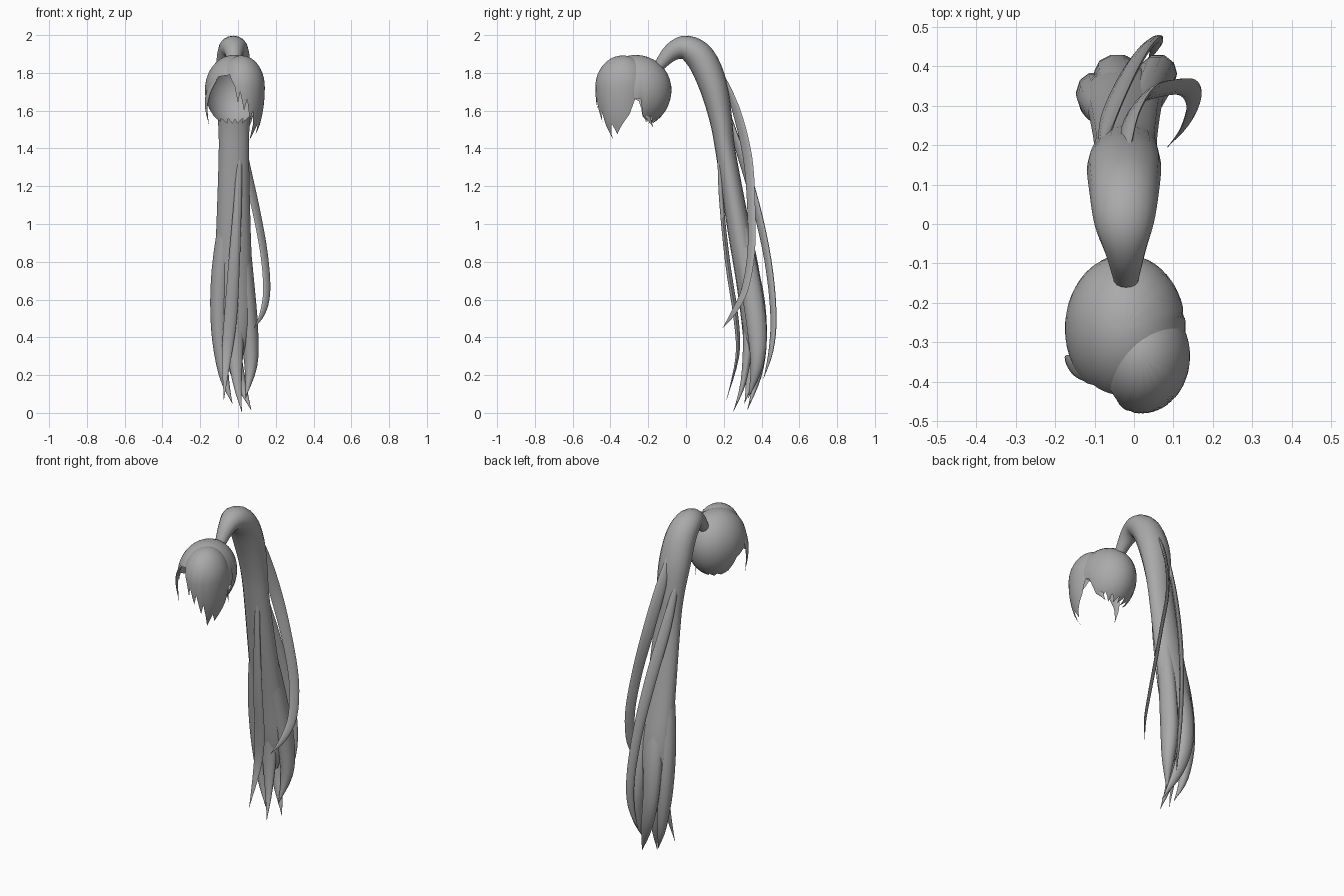
import bpy
import bmesh
import math
from mathutils import Vector

default_cube = bpy.data.objects.get("Cube")
if default_cube:
    bpy.data.objects.remove(default_cube, do_unlink=True)

# One flat colour for all the hair
hair_grey = bpy.data.materials.new("hair_grey")
hair_grey.use_nodes = True
colour = (0.4, 0.4, 0.4, 1.0)
hair_grey.diffuse_color = colour
hair_grey.node_tree.nodes["Principled BSDF"].inputs["Base Color"].default_value = colour


def finish(name, bm):
    bmesh.ops.remove_doubles(bm, verts=bm.verts, dist=0.0002)
    bmesh.ops.recalc_face_normals(bm, faces=bm.faces)
    mesh = bpy.data.meshes.new(name)
    bm.to_mesh(mesh)
    bm.free()
    mesh.materials.append(hair_grey)
    part = bpy.data.objects.new(name, mesh)
    bpy.context.collection.objects.link(part)
    bpy.ops.object.select_all(action="DESELECT")
    part.select_set(True)
    bpy.context.view_layer.objects.active = part
    bpy.ops.object.shade_smooth_by_angle(angle=math.radians(60))
    return part


def skin(bm, rings, closed):
    """Join neighbouring rows of vertices with quads."""
    for upper, lower in zip(rings, rings[1:]):
        count = len(upper)
        for i in range(count if closed else count - 1):
            j = (i + 1) % count
            bm.faces.new((upper[i], upper[j], lower[j], lower[i]))


def spline(points, steps):
    """Smooth curve through rows of x, y, z, half width, half depth."""
    padded = [points[0]] + list(points) + [points[-1]]
    result = []
    for a, b, c, d in zip(padded, padded[1:], padded[2:], padded[3:]):
        for step in range(steps):
            t = step / steps
            result.append([
                q + t * (r - p) / 2
                + t * t * (2 * p - 5 * q + 4 * r - s) / 2
                + t ** 3 * (3 * q - p - 3 * r + s) / 2
                for p, q, r, s in zip(a, b, c, d)])
    return result + [list(points[-1])]


def lock(name, points, turn=0, sides=10, steps=4):
    """Sweep an oval along a path; turn rotates its wide axis about z."""
    rows = spline(points, steps)
    path = [Vector(row[:3]) for row in rows]
    wide = Vector((math.cos(math.radians(turn)), math.sin(math.radians(turn)), 0))
    bm = bmesh.new()
    rings = []
    for i, row in enumerate(rows):
        along = (path[min(i + 1, len(path) - 1)] - path[max(i - 1, 0)]).normalized()
        across = (wide - along * wide.dot(along)).normalized()
        deep = along.cross(across)
        ring = []
        for k in range(sides):
            angle = math.tau * k / sides
            offset = (across * math.cos(angle) * max(row[3], 0.001)
                      + deep * math.sin(angle) * max(row[4], 0.001))
            ring.append(bm.verts.new(path[i] + offset))
        rings.append(ring)
    skin(bm, rings, True)
    bm.faces.new(rings[0])
    bm.faces.new(rings[-1])
    return finish(name, bm)


def shell(name, centre, radii, drop, hem, rows=14):
    """Open dome whose lower edge follows hem, a list of (degrees, height)."""
    bm = bmesh.new()
    columns = []
    for (a, low), (b, high) in zip(hem, hem[1:]):
        cuts = max(1, round(abs(b - a) / 6))
        columns += [(a + (b - a) * k / cuts, low + (high - low) * k / cuts)
                    for k in range(cuts)]
    columns.append(hem[-1])
    rings = []
    for row in range(rows + 1):
        ring = []
        for degrees, bottom in columns:
            offset = bottom - centre[2]
            if offset >= 0:
                end = math.acos(min(1, offset / radii[2]))
            else:
                end = math.pi / 2 + math.asin(min(1, -offset / drop))
            polar = end * row / rows
            height = math.cos(polar) * (radii[2] if polar < math.pi / 2 else drop)
            angle = math.radians(degrees)
            ring.append(bm.verts.new((
                centre[0] + radii[0] * math.sin(polar) * math.cos(angle),
                centre[1] + radii[1] * math.sin(polar) * math.sin(angle),
                centre[2] + height)))
        rings.append(ring)
    skin(bm, rings, False)
    return finish(name, bm)


# Scalp cap: degrees run from the left (+x) around the back to the front
shell("scalp_cap", (-0.022, -0.265, 1.71), (0.153, 0.188, 0.185), 0.2, [
    (-70, 1.8), (-30, 1.66), (-8, 1.67), (8, 1.66), (16, 1.57), (30, 1.55),
    (42, 1.57), (52, 1.53), (62, 1.56), (75, 1.53), (86, 1.555), (96, 1.53),
    (108, 1.56), (120, 1.53), (132, 1.56), (148, 1.54), (165, 1.57),
    (175, 1.65), (195, 1.68), (208, 1.66), (218, 1.7), (235, 1.78), (290, 1.8)])

# Swept fringe, short at the parting and long over the left temple
shell("swept_fringe", (0.02, -0.335, 1.725), (0.122, 0.145, 0.167), 0.32, [
    (-150, 1.82), (-125, 1.79), (-108, 1.73), (-100, 1.64), (-94, 1.7),
    (-84, 1.6), (-76, 1.66), (-66, 1.54), (-58, 1.6), (-46, 1.445),
    (-30, 1.53), (-18, 1.475), (0, 1.53), (16, 1.58), (30, 1.68),
    (70, 1.8), (140, 1.84), (210, 1.82)])

# Small locks at the hairline
lock("right_temple_lock", [
    (-0.12, -0.37, 1.77, 0.035, 0.008), (-0.155, -0.36, 1.7, 0.03, 0.007),
    (-0.168, -0.35, 1.62, 0.016, 0.005), (-0.155, -0.35, 1.53, 0, 0)], turn=110)
lock("nape_wisp", [
    (0.07, -0.2, 1.63, 0.03, 0.006), (0.07, -0.2, 1.57, 0.015, 0.004),
    (0.06, -0.175, 1.515, 0, 0)], turn=120)

# Ponytail: arch from the crown, then a long hanging body
lock("ponytail", [
    (-0.02, -0.14, 1.84, 0.032, 0.03), (-0.022, -0.075, 1.91, 0.05, 0.048),
    (-0.025, 0, 1.932, 0.075, 0.066), (-0.025, 0.08, 1.875, 0.088, 0.078),
    (-0.025, 0.145, 1.73, 0.094, 0.075), (-0.022, 0.185, 1.55, 0.084, 0.06),
    (-0.022, 0.21, 1.38, 0.08, 0.053), (-0.024, 0.275, 1, 0.09, 0.06),
    (-0.025, 0.33, 0.7, 0.1, 0.065), (-0.02, 0.35, 0.45, 0.085, 0.05),
    (-0.01, 0.355, 0.28, 0.03, 0.015)], sides=16)

# Tapering locks that split the lower end of the ponytail
for name, points in {
    "right_tail_lock": [
        (-0.05, 0.26, 1.1, 0.04, 0.04), (-0.09, 0.31, 0.75, 0.05, 0.05),
        (-0.1, 0.34, 0.45, 0.043, 0.045), (-0.075, 0.34, 0.2, 0.026, 0.025),
        (-0.03, 0.31, 0.05, 0, 0)],
    "left_tail_lock": [
        (0.0, 0.25, 1.15, 0.04, 0.04), (0.035, 0.33, 0.75, 0.045, 0.055),
        (0.058, 0.375, 0.45, 0.048, 0.055), (0.068, 0.375, 0.25, 0.034, 0.035),
        (0.04, 0.33, 0.08, 0, 0)],
    "back_tail_lock": [
        (-0.02, 0.3, 0.95, 0.05, 0.03), (-0.04, 0.37, 0.65, 0.06, 0.04),
        (-0.04, 0.395, 0.4, 0.05, 0.035), (0, 0.38, 0.2, 0.035, 0.022),
        (0.07, 0.325, 0.015, 0, 0)],
    "middle_tail_lock": [
        (-0.02, 0.31, 0.7, 0.04, 0.03), (-0.02, 0.33, 0.42, 0.05, 0.03),
        (-0.005, 0.305, 0.17, 0.025, 0.016), (0.02, 0.25, 0.005, 0, 0)],
}.items():
    lock(name, points)

# Loose flat strands around the ponytail
lock("front_strand", [
    (0.01, 0.18, 1.42, 0.012, 0.015), (0, 0.185, 1.15, 0.02, 0.012),
    (-0.02, 0.22, 0.8, 0.03, 0.014), (-0.04, 0.265, 0.5, 0.034, 0.014),
    (-0.06, 0.272, 0.3, 0.025, 0.01), (-0.075, 0.215, 0.07, 0, 0)])
lock("outer_back_strand", [
    (-0.08, 0.2, 1.65, 0.012, 0.01), (-0.06, 0.28, 1.4, 0.03, 0.012),
    (-0.02, 0.37, 1.1, 0.032, 0.012), (0.02, 0.435, 0.8, 0.028, 0.012),
    (0.05, 0.463, 0.52, 0.024, 0.011), (0.055, 0.45, 0.33, 0.018, 0.009),
    (0.035, 0.41, 0.18, 0, 0)], turn=35)
lock("curling_left_strand", [
    (-0.02, 0.17, 1.83, 0.01, 0.008), (-0.01, 0.26, 1.62, 0.03, 0.009),
    (0.03, 0.325, 1.36, 0.034, 0.009), (0.09, 0.345, 1.1, 0.03, 0.009),
    (0.137, 0.345, 0.85, 0.028, 0.009), (0.152, 0.31, 0.65, 0.026, 0.008),
    (0.13, 0.25, 0.53, 0.018, 0.006), (0.085, 0.195, 0.45, 0, 0)], turn=45)
